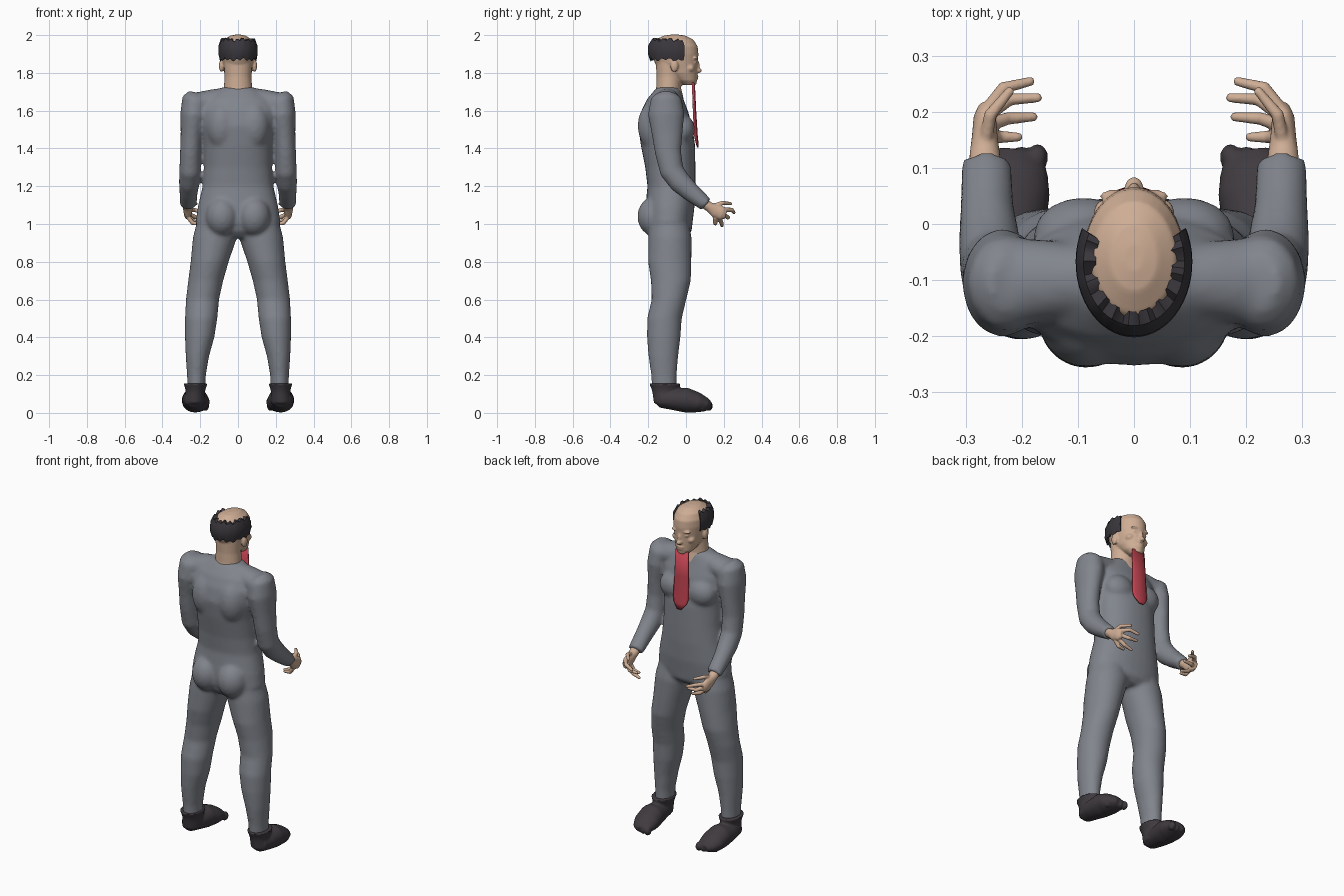
import bpy, bmesh, math
from mathutils import Vector, Matrix


def material(name, rgb):
    m = bpy.data.materials.new(name)
    m.diffuse_color = (*rgb, 1)
    return m


SKIN = material("skin", (0.62, 0.42, 0.30))
GREY = material("suit_grey", (0.22, 0.235, 0.265))
DARK = material("hair_dark", (0.042, 0.038, 0.045))
SHOE = material("shoe_dark", (0.05, 0.043, 0.05))
RED = material("tie_red", (0.52, 0.055, 0.08))


def loft(bm, sections, side=1, ref=None, power=1.0, n=24):
    """Closed tube through (x, y, z, ra, rb); level rings, or rings across the path if ref is given."""
    rings = []
    pts = [Vector((s[0] * side, s[1], s[2])) for s in sections]
    for i, (c, s) in enumerate(zip(pts, sections)):
        u, v = Vector((1, 0, 0)), Vector((0, 1, 0))
        if ref:
            t = (pts[min(i + 1, len(pts) - 1)] - pts[max(i - 1, 0)]).normalized()
            r = Vector(ref)
            u = (r - t * r.dot(t)).normalized()
            v = t.cross(u)
        ring = []
        for k in range(n):
            a = math.tau * k / n
            ca, sa = math.cos(a), math.sin(a)
            ca = math.copysign(abs(ca) ** power, ca)
            sa = math.copysign(abs(sa) ** power, sa)
            ring.append(bm.verts.new(c + u * ca * s[3] + v * sa * s[4]))
        rings.append(ring)
    for a, b in zip(rings, rings[1:]):
        for k in range(n):
            bm.faces.new((a[k], a[(k + 1) % n], b[(k + 1) % n], b[k]))
    bm.faces.new(rings[0][::-1])
    bm.faces.new(rings[-1])


def ball(bm, centre, radii):
    m = Matrix.Translation(centre) @ Matrix.Diagonal((*radii, 1))
    bmesh.ops.create_uvsphere(bm, u_segments=20, v_segments=12, radius=1, matrix=m)


def finish(name, bm, mat, voxel=0, smooth=0):
    bmesh.ops.recalc_face_normals(bm, faces=bm.faces)
    for f in bm.faces:
        f.smooth = True
    me = bpy.data.meshes.new(name)
    bm.to_mesh(me)
    bm.free()
    me.materials.append(mat)
    ob = bpy.data.objects.new(name, me)
    bpy.context.collection.objects.link(ob)
    if voxel:
        r = ob.modifiers.new("blend", 'REMESH')
        r.mode = 'VOXEL'
        r.voxel_size = voxel
        r.use_smooth_shade = True
        s = ob.modifiers.new("soften", 'SMOOTH')
        s.factor = 0.5
        s.iterations = smooth
    return ob


# Suit: torso, limbs and muscle masses blended into one skin
bm = bmesh.new()
loft(bm, [(0, -.085, .925, .10, .08), (0, -.085, .96, .19, .115), (0, -.09, 1.01, .225, .125),
          (0, -.085, 1.09, .213, .13), (0, -.077, 1.2, .188, .127), (0, -.083, 1.3, .18, .133),
          (0, -.096, 1.42, .182, .144), (0, -.11, 1.52, .2, .143), (0, -.113, 1.6, .212, .123),
          (0, -.11, 1.66, .18, .097), (0, -.1, 1.70, .125, .074), (0, -.095, 1.722, .09, .06)],
     power=0.9, n=32)
for s in (1, -1):
    loft(bm, [(.11, -.09, 1.04, .10, .10), (.122, -.085, .93, .117, .115), (.15, -.086, .8, .101, .115),
              (.171, -.08, .7, .093, .106), (.188, -.09, .6, .088, .092), (.195, -.114, .5, .086, .092),
              (.203, -.118, .4, .078, .089), (.215, -.12, .3, .062, .079), (.22, -.117, .2, .05, .068),
              (.22, -.115, .12, .048, .065)], s)
    loft(bm, [(.215, -.105, 1.69, .045, .05), (.225, -.105, 1.665, .07, .082), (.234, -.105, 1.58, .072, .097),
              (.245, -.1, 1.48, .059, .082), (.251, -.095, 1.38, .056, .07), (.254, -.075, 1.28, .057, .064),
              (.258, -.03, 1.22, .055, .059), (.262, .03, 1.165, .048, .05), (.263, .108, 1.102, .045, .038)],
         s, ref=(1, 0, 0))
    # shoulder slope, chest, seat, shoulder blade
    loft(bm, [(.05, -.1, 1.66, .06, .065), (.14, -.1, 1.652, .07, .06), (.21, -.103, 1.635, .08, .063)],
         s, ref=(0, 1, 0))
    ball(bm, (s * .09, -.02, 1.5), (.09, .068, .08))
    ball(bm, (s * .085, -.165, 1.04), (.088, .093, .105))
    ball(bm, (s * .085, -.17, 1.52), (.085, .086, .13))
finish("suit", bm, GREY, .0105, 7)

# Shoes: foot, flared ankle cuff and toe bumps
for s, side in ((1, "right"), (-1, "left")):
    bm = bmesh.new()
    loft(bm, [(.232, -.16, .08, .025, .025), (.232, -.135, .074, .05, .046), (.232, -.07, .07, .062, .055),
              (.228, 0, .068, .07, .066), (.222, .06, .055, .073, .054), (.213, .105, .044, .06, .037),
              (.208, .13, .038, .035, .02)], s, ref=(1, 0, 0))
    loft(bm, [(.23, -.1, .05, .055, .07), (.226, -.11, .11, .051, .068), (.225, -.11, .13, .055, .074),
              (.225, -.112, .156, .064, .084)], s)
    for i in range(4):
        ball(bm, (s * (.172 + .029 * i), .119 - .004 * i * i, .036), (.019, .024, .026))
    finish(side + "_shoe", bm, SHOE, .007, 2)

# Hands: palm, curled fingers and thumb
fingers = [
    ((.268, .195, 1.075), (.232, .243, 1.075), (.185, .254, 1.06)),
    ((.266, .19, 1.055), (.222, .222, 1.035), (.172, .225, 1.035)),
    ((.264, .175, 1.04), (.225, .188, 1.005), (.18, .191, .99)),
    ((.262, .155, 1.035), (.24, .155, 1.005), (.207, .155, 1.0)),
    ((.268, .13, 1.09), (.256, .195, 1.112), (.222, .236, 1.108)),
]
for s, side in ((1, "right"), (-1, "left")):
    bm = bmesh.new()
    loft(bm, [(.265, .08, 1.12, .03, .026), (.266, .125, 1.09, .027, .026), (.266, .155, 1.07, .023, .036),
              (.266, .19, 1.057, .02, .036), (.264, .212, 1.052, .012, .024)], s, ref=(1, 0, 0))
    for a, b, c in fingers:
        loft(bm, [(*a, .013, .013), (*b, .0115, .0115), (*c, .0085, .0085)], s, ref=(0, 0, 1), n=12)
        ball(bm, (s * c[0], c[1], c[2]), (.0085,) * 3)
    finish(side + "_hand", bm, SKIN, .004, 2)

# Head, neck and facial features
bm = bmesh.new()
loft(bm, [(0, .018, 1.735, .032, .034), (0, 0, 1.76, .055, .058), (0, -.03, 1.8, .073, .09),
          (0, -.05, 1.85, .083, .113), (0, -.06, 1.9, .091, .126), (0, -.062, 1.94, .09, .124),
          (0, -.06, 1.975, .074, .1), (0, -.06, 1.996, .043, .06), (0, -.06, 2.002, .018, .025)], n=32)
loft(bm, [(0, -.092, 1.6, .09, .085), (0, -.092, 1.67, .083, .078), (0, -.092, 1.72, .075, .066),
          (0, -.09, 1.78, .071, .066), (0, -.09, 1.86, .075, .07)])
ball(bm, (0, .06, 1.832), (.011, .014, .035))
ball(bm, (0, .066, 1.812), (.017, .018, .013))
ball(bm, (0, .052, 1.782), (.026, .014, .007))
ball(bm, (0, .05, 1.768), (.022, .014, .007))
ball(bm, (0, .042, 1.748), (.024, .015, .015))
for s in (1, -1):
    ball(bm, (s * .034, .05, 1.877), (.028, .012, .008))
    ball(bm, (s * .034, .046, 1.855), (.016, .011, .008))
    ball(bm, (s * .05, .02, 1.825), (.022, .025, .02))
    ball(bm, (s * .088, -.062, 1.838), (.013, .021, .034))
finish("head", bm, SKIN, .0055, 2)

# Hair: horseshoe band with ragged edges, open at the crown and face
bm = bmesh.new()
profile = [(1.885, .078, .108), (1.87, .097, .123), (1.90, .104, .134),
           (1.945, .103, .132), (1.975, .09, .113), (1.977, .068, .088)]
strips = []
N = 36
for k in range(N + 1):
    a = math.radians(-117 + 234 * k / N)
    rag = .007 * math.sin(k * 1.9) + .004 * math.sin(k * 0.7)
    strips.append([bm.verts.new((rx * math.sin(a), -.068 - ry * math.cos(a),
                                 z + (rag if i in (0, 1, 4, 5) else 0)))
                   for i, (z, rx, ry) in enumerate(profile)])
P = len(profile)
for a, b in zip(strips, strips[1:]):
    for i in range(P):
        j = (i + 1) % P
        bm.faces.new((a[i], a[j], b[j], b[i]))
bm.faces.new(strips[0])
bm.faces.new(strips[-1][::-1])
finish("hair", bm, DARK)
ob = bpy.data.objects["hair"]
bpy.context.view_layer.objects.active = ob
ob.select_set(True)
bpy.ops.object.shade_smooth_by_angle(angle=math.radians(40))

# Tie: bowed strip with a tapered tip
bm = bmesh.new()
rows = []
for z, w, y in ((1.75, .042, .043), (1.6, .046, .05), (1.47, .05, .058), (1.44, .042, .061), (1.405, .014, .063)):
    rows.append([bm.verts.new((w * t / 4, y - .012 * (w * t / 4 / .05) ** 2, z)) for t in range(-4, 5)])
for a, b in zip(rows, rows[1:]):
    for i in range(8):
        bm.faces.new((a[i], a[i + 1], b[i + 1], b[i]))
tie = finish("tie", bm, RED)
sol = tie.modifiers.new("thickness", 'SOLIDIFY')
sol.thickness = .008
sol.offset = 0
